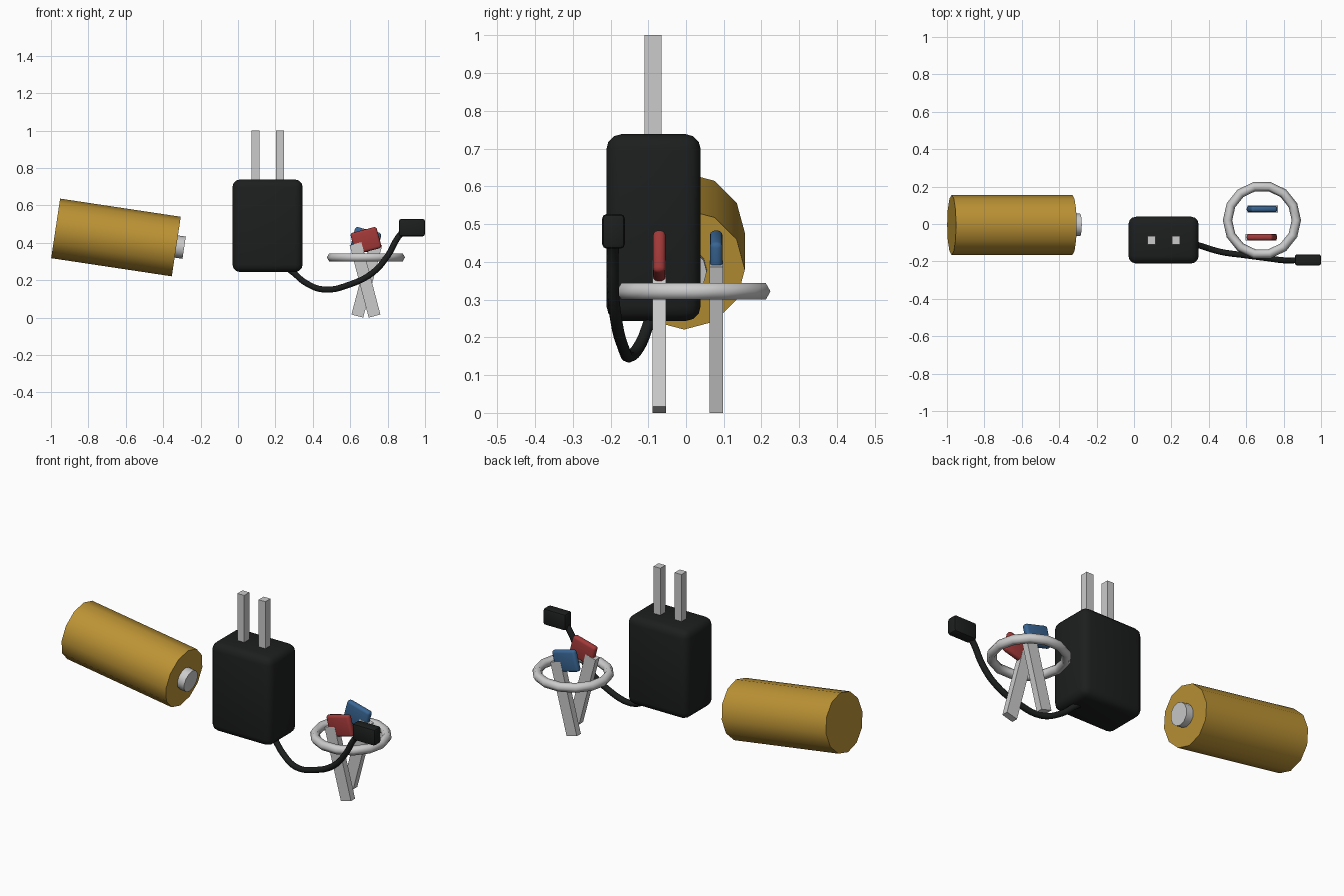
import bpy, bmesh
from math import radians
from mathutils import Matrix, Vector

if "Cube" in bpy.data.objects:
    bpy.data.objects.remove(bpy.data.objects["Cube"])


def material(name, rgb):
    m = bpy.data.materials.new(name)
    m.diffuse_color = (*rgb, 1)
    m.use_nodes = True
    m.node_tree.nodes["Principled BSDF"].inputs["Base Color"].default_value = m.diffuse_color
    return m


GOLD = material("gold", (0.50, 0.29, 0.035))
BLACK = material("black", (0.012, 0.013, 0.013))
RED = material("red", (0.36, 0.04, 0.04))
BLUE = material("blue", (0.04, 0.13, 0.29))


def finish(obj, name, mat=None, smooth=None):
    obj.name = name
    if mat:
        obj.data.materials.append(mat)
    if smooth:
        bpy.ops.object.select_all(action='DESELECT')
        obj.select_set(True)
        bpy.context.view_layer.objects.active = obj
        bpy.ops.object.shade_smooth_by_angle(angle=radians(smooth))
    return obj


def box(name, center, size, mat=None, bevel=0.0, matrix=None, segments=3):
    bm = bmesh.new()
    bmesh.ops.create_cube(bm, size=1)
    bmesh.ops.scale(bm, vec=size, verts=bm.verts)
    bmesh.ops.translate(bm, vec=center, verts=bm.verts)
    if bevel:
        bmesh.ops.bevel(bm, geom=bm.edges[:], offset=bevel, segments=segments,
                        profile=0.5, affect='EDGES')
    mesh = bpy.data.meshes.new(name)
    bm.to_mesh(mesh)
    bm.free()
    obj = bpy.data.objects.new(name, mesh)
    bpy.context.collection.objects.link(obj)
    if matrix:
        mesh.transform(matrix)
    return finish(obj, name, mat, 40 if bevel else None)


def rod(name, start, end, radius, mat=None):
    a, b = Vector(start), Vector(end)
    bpy.ops.mesh.primitive_cylinder_add(vertices=12, radius=radius, depth=(b - a).length)
    obj = bpy.context.object
    # vertices of the end polygons fall on the y axis and in the xz plane
    turn = Matrix.Rotation(radians(98.55), 4, 'Y')
    obj.data.transform(Matrix.Translation((a + b) / 2) @ turn)
    return finish(obj, name, mat, 40)


# Battery, tilted with its terminal pointing down to the right
rod("battery_body", (-0.975, -0.005, 0.477), (-0.33, -0.005, 0.38), 0.161, GOLD)
rod("battery_terminal", (-0.36, -0.005, 0.3845), (-0.288, -0.005, 0.374), 0.06)

# Charger block with two prongs
box("charger_body", (0.158, -0.086, 0.491), (0.375, 0.25, 0.495), BLACK, 0.04)
for i, x in enumerate((0.094, 0.225)):
    box(f"charger_prong_{i + 1}", (x, -0.087, 0.85), (0.042, 0.045, 0.302))

# Cable swept along a smooth path
path = [(0.22, -0.075, 0.29), (0.29, -0.096, 0.245), (0.36, -0.118, 0.187),
        (0.46, -0.148, 0.150), (0.60, -0.168, 0.178), (0.72, -0.184, 0.240),
        (0.80, -0.194, 0.330), (0.855, -0.194, 0.428), (0.90, -0.192, 0.48)]
curve = bpy.data.curves.new("cable", 'CURVE')
curve.dimensions = '3D'
curve.bevel_depth = 0.016
curve.bevel_resolution = 2
curve.resolution_u = 5
curve.use_fill_caps = True
spline = curve.splines.new('BEZIER')
spline.bezier_points.add(len(path) - 1)
for p, co in zip(spline.bezier_points, path):
    p.co = co
    p.handle_left_type = p.handle_right_type = 'AUTO'
cable = bpy.data.objects.new("cable", curve)
bpy.context.collection.objects.link(cable)
finish(cable, "cable", BLACK)

# Connector at the cable end
box("cable_connector", (0.93, -0.192, 0.481), (0.14, 0.06, 0.092), BLACK, 0.012, segments=2)

# Key ring
bpy.ops.mesh.primitive_torus_add(major_segments=14, minor_segments=6,
                                 major_radius=0.184, minor_radius=0.025,
                                 location=(0.684, 0.02, 0.322))
finish(bpy.context.object, "key_ring", None, 70)

# Two keys hanging in the ring, the second turned half way round
CX = 0.684
lean = Matrix.Rotation(radians(-14.7), 4, 'Y')
for label, y, turn, mat in (("red", -0.071, 0, RED), ("blue", 0.08, 180, BLUE)):
    place = Matrix.Translation((CX, y, 0)) @ Matrix.Rotation(radians(turn), 4, 'Z')
    blade = place @ Matrix.Translation((0.046, 0, 0.0083)) @ lean
    box(f"{label}_key_blade", (0, 0, 0.20), (0.065, 0.036, 0.40), matrix=blade)
    head = place @ Matrix.Translation((0, 0, 0.412)) @ lean
    box(f"{label}_key_head", (0, 0, 0), (0.145, 0.034, 0.117), mat, 0.014, head)
